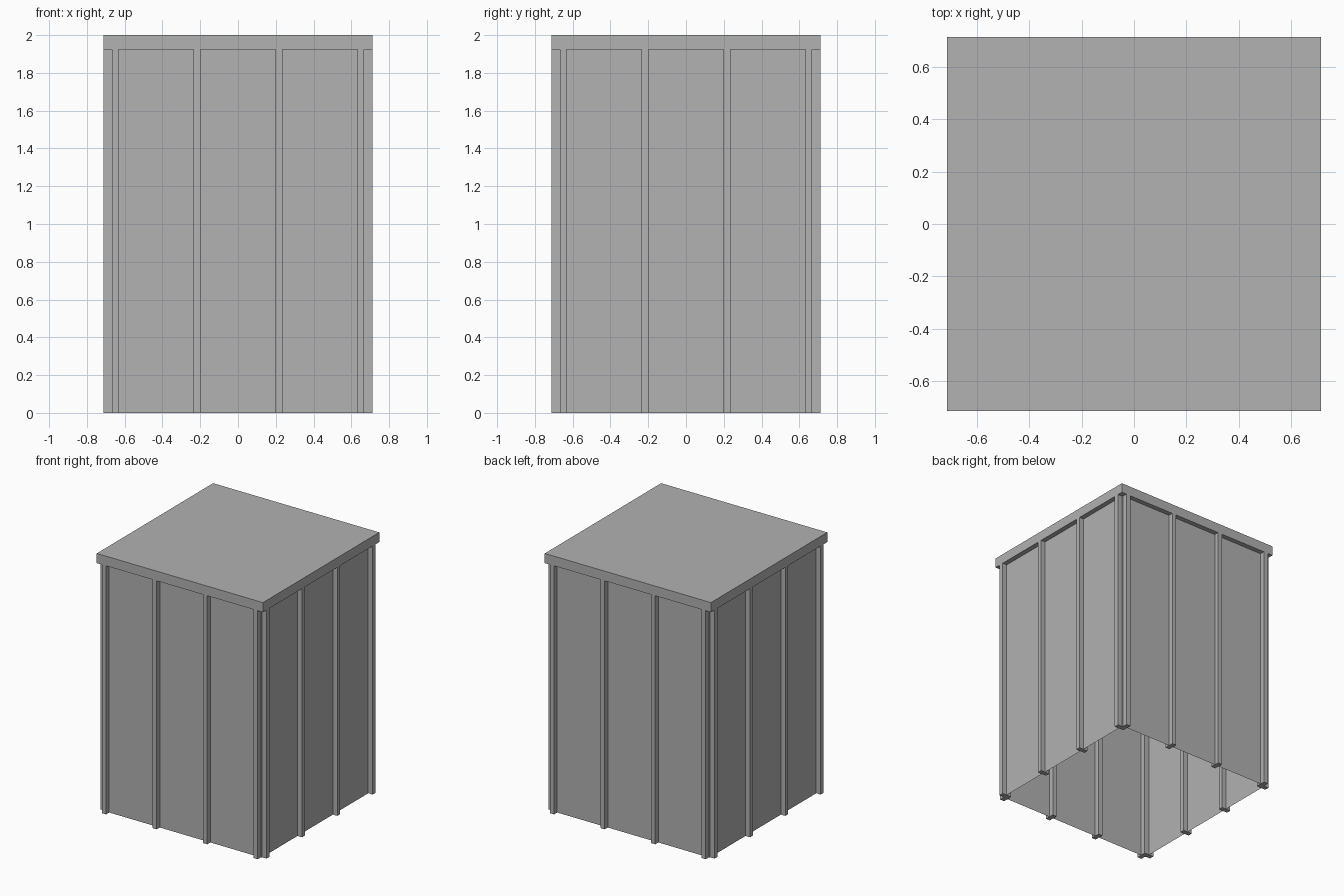
import bpy
import bmesh
from math import pi
from mathutils import Matrix, Vector

HALF = 0.712          # half width of the roof and of the post faces
WALL = 0.674          # distance of each wall sheet from the centre
POST = 0.036          # post width
EAVE = 1.925          # underside of the roof

cube = bpy.data.objects.get("Cube")
if cube:
    bpy.data.objects.remove(cube, do_unlink=True)

grey = bpy.data.materials.new("plain grey")
grey.use_nodes = True
colour = (0.445, 0.445, 0.445, 1)
grey.diffuse_color = colour
grey.node_tree.nodes["Principled BSDF"].inputs["Base Color"].default_value = colour


def finish(bm, name):
    mesh = bpy.data.meshes.new(name)
    bm.to_mesh(mesh)
    bm.free()
    mesh.materials.append(grey)
    obj = bpy.data.objects.new(name, mesh)
    bpy.context.collection.objects.link(obj)
    return obj


def box(name, low, high, turn=0):
    """Box between two corners, turned about the vertical centre axis."""
    low, high = Vector(low), Vector(high)
    bm = bmesh.new()
    bmesh.ops.create_cube(bm, size=1)
    bmesh.ops.scale(bm, vec=high - low, verts=bm.verts)
    bmesh.ops.translate(bm, vec=(low + high) / 2, verts=bm.verts)
    bmesh.ops.rotate(bm, matrix=Matrix.Rotation(turn, 3, "Z"), verts=bm.verts)
    return finish(bm, name)


def sheet(name, turn):
    """Single upright wall sheet, facing outwards."""
    bm = bmesh.new()
    corners = [(-WALL, 0), (WALL, 0), (WALL, EAVE), (-WALL, EAVE)]
    bm.faces.new([bm.verts.new((x, -WALL, z)) for x, z in corners])
    bmesh.ops.rotate(bm, matrix=Matrix.Rotation(turn, 3, "Z"), verts=bm.verts)
    return finish(bm, name)


# Flat roof slab
box("roof", (-HALF, -HALF, EAVE), (HALF, HALF, 2))

# Four walls, each with four posts that straddle the sheet; the base is open
for side, name in enumerate(("front", "left", "back", "right")):
    turn = side * pi / 2
    sheet(name + "_wall", turn)
    for i in range(4):
        x = (i - 1.5) * 0.433
        box(f"{name}_post_{i + 1}", (x - POST / 2, -HALF, 0),
            (x + POST / 2, 2 * -WALL + HALF, EAVE), turn)
